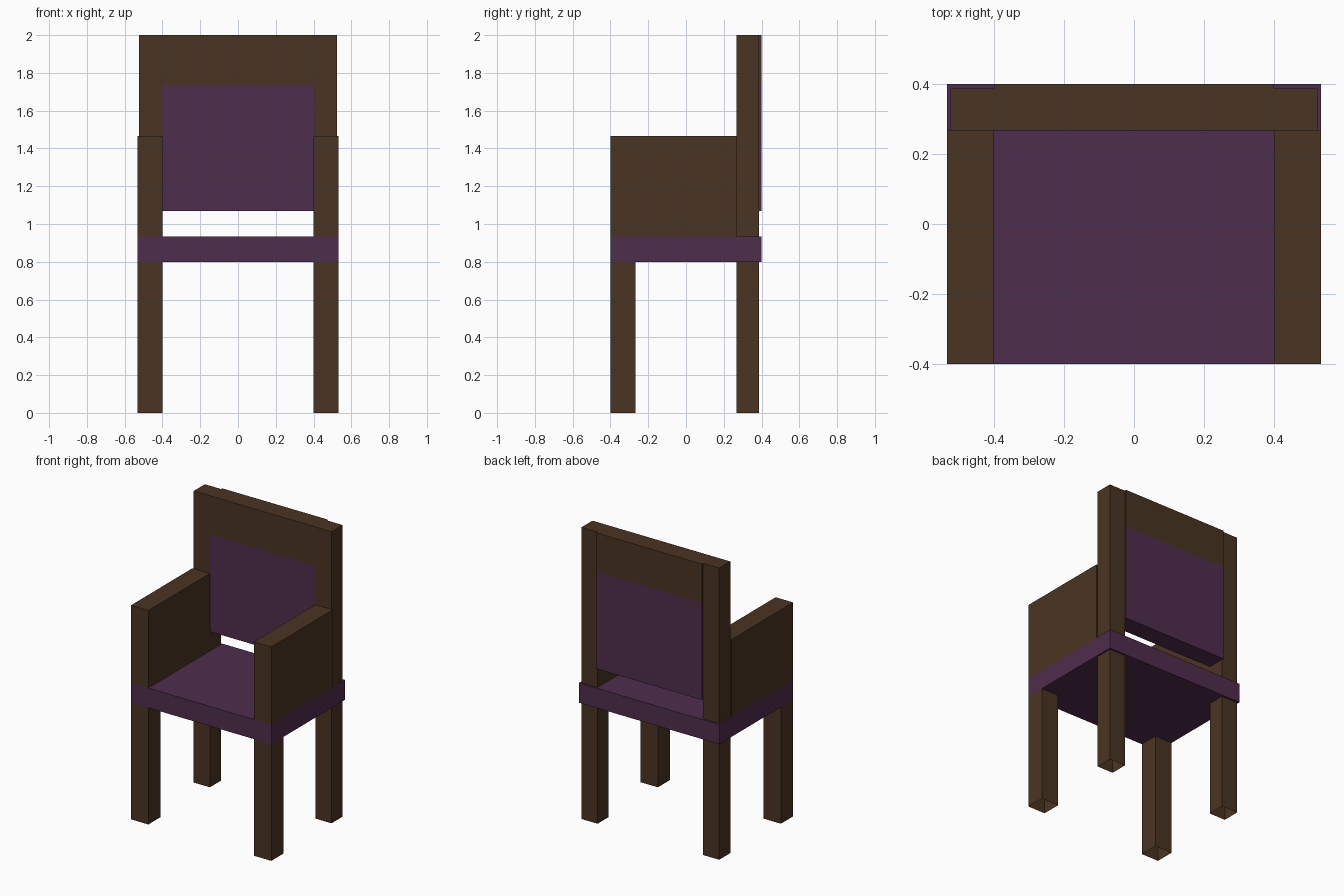
import bpy, bmesh

if "Cube" in bpy.data.objects:
    bpy.data.objects.remove(bpy.data.objects["Cube"])


def material(name, rgb):
    m = bpy.data.materials.new(name)
    m.diffuse_color = (*rgb, 1)
    m.use_nodes = True
    m.node_tree.nodes["Principled BSDF"].inputs["Base Color"].default_value = m.diffuse_color
    return m


WOOD = material("dark brown wood", (0.0685, 0.0343, 0.0160))
CLOTH = material("purple cloth", (0.0780, 0.0262, 0.0742))


def box(name, xs, ys, zs, mat, open_ends=False):
    """Box between min/max pairs; open_ends drops the top and bottom faces."""
    bm = bmesh.new()
    bmesh.ops.create_cube(bm, size=1)
    for v in bm.verts:
        for i, (a, b) in enumerate((xs, ys, zs)):
            v.co[i] = a if v.co[i] < 0 else b
    bm.normal_update()
    if open_ends:
        ends = [f for f in bm.faces if abs(f.normal.z) > 0.5]
        bmesh.ops.delete(bm, geom=ends, context='FACES_ONLY')
    me = bpy.data.meshes.new(name)
    bm.to_mesh(me)
    bm.free()
    me.materials.append(mat)
    ob = bpy.data.objects.new(name, me)
    bpy.context.collection.objects.link(ob)
    return ob


W, IN, POST = 0.533, 0.40, 0.523      # seat half width, inner edge, post outer edge
BACK0, BACK1 = 0.267, 0.387           # back post depth range
SEAT0, SEAT1 = 0.80, 0.935            # seat heights

# Seat slab
box("seat", (-W, W), (-0.40, 0.40), (SEAT0, SEAT1), CLOTH)

# Backrest: cushion with wooden top rail
box("back_cushion", (-IN, IN), (BACK0, 0.40), (1.068, 1.735), CLOTH)
box("back_top_rail", (-IN, IN), (BACK0, 0.40), (1.735, 2.0), WOOD)

# Legs, posts and armrests on both sides
for side, s in (("left", -1), ("right", 1)):
    outer = sorted((s * IN, s * W))
    post = sorted((s * IN, s * POST))
    box(side + "_front_leg", outer, (-0.40, -0.267), (0, SEAT0), WOOD, True)
    box(side + "_back_leg", post, (BACK0, BACK1), (0, SEAT0), WOOD, True)
    box(side + "_back_post", post, (BACK0, BACK1), (SEAT1, 2.0), WOOD)
    box(side + "_armrest", outer, (-0.40, BACK0), (SEAT1, 1.467), WOOD)
